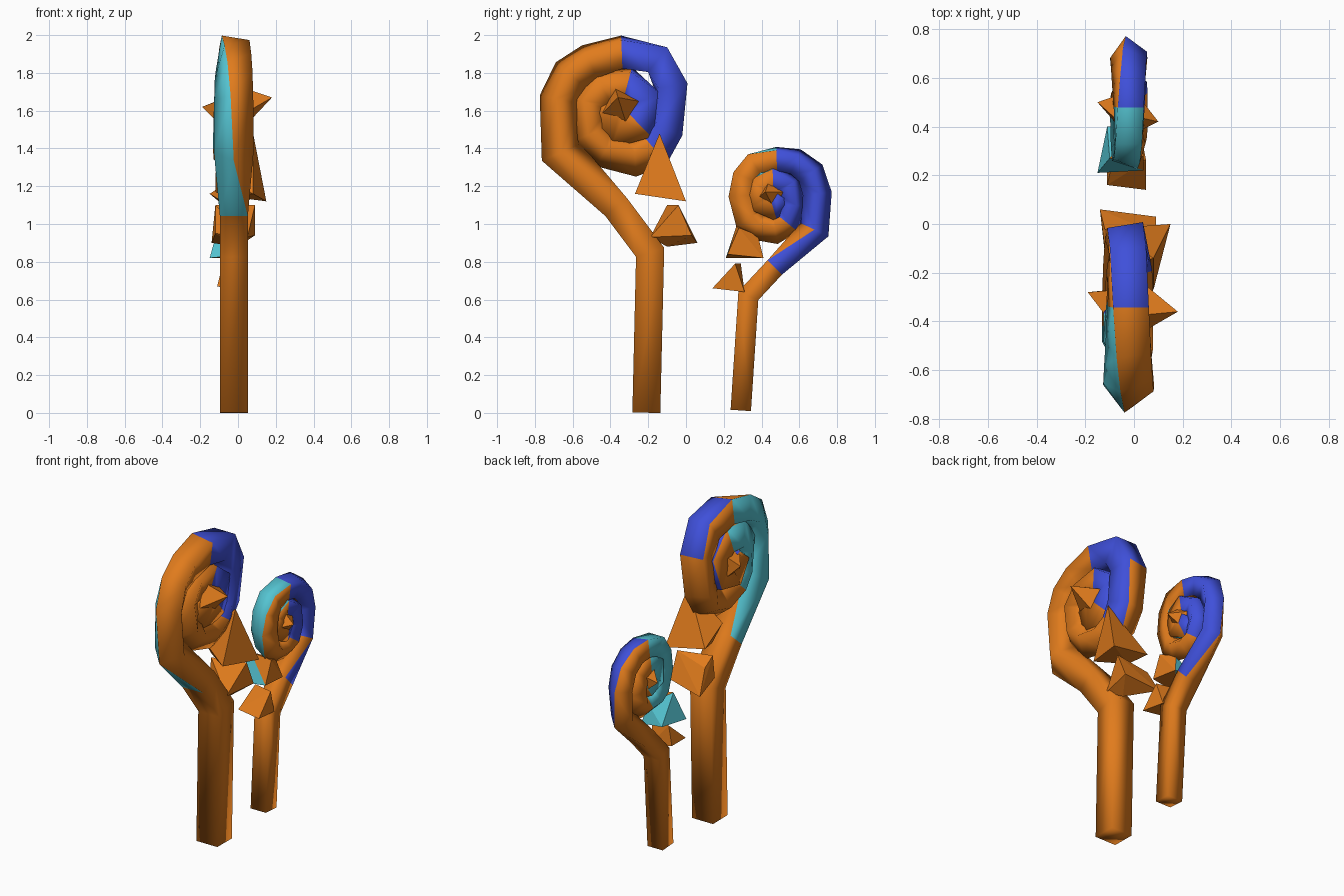
import bpy, bmesh, math
from mathutils import Vector

if "Cube" in bpy.data.objects:
    bpy.data.objects.remove(bpy.data.objects["Cube"])


def material(name, rgb):
    m = bpy.data.materials.new(name)
    m.diffuse_color = (*rgb, 1)
    m.use_nodes = True
    m.node_tree.nodes["Principled BSDF"].inputs["Base Color"].default_value = m.diffuse_color
    return m


MATS = [material("orange", (0.75, 0.2, 0.012)),
        material("blue", (0.05, 0.08, 0.7)),
        material("cyan", (0.09, 0.55, 0.64))]


def finish(bm, name, smooth, pick):
    bmesh.ops.recalc_face_normals(bm, faces=bm.faces)
    for f in bm.faces:
        f.smooth = smooth
        f.material_index = pick(f.calc_center_median(), f.normal)
    me = bpy.data.meshes.new(name)
    bm.to_mesh(me)
    bm.free()
    for m in MATS:
        me.materials.append(m)
    ob = bpy.data.objects.new(name, me)
    bpy.context.collection.objects.link(ob)


def frond(name, path, side, pick):
    """Square tube along (y, z, half width, twist, x) points; side flips the outward direction."""
    bm = bmesh.new()
    pts = [Vector((p[0], p[1])) for p in path]
    rings = []
    for i, (y, z, h, twist, x) in enumerate(path):
        a = (pts[i] - pts[max(i - 1, 0)])
        b = (pts[min(i + 1, len(pts) - 1)] - pts[i])
        a = a.normalized() if a.length else b.normalized()
        b = b.normalized() if b.length else a
        t = (a + b).normalized()
        mitre = min(1.15, 1 / max(0.5, t.dot(a)))
        out = Vector((-t.y, t.x)) * side
        ring = []
        for k in range(4):
            phi = math.radians(45 + 90 * k - twist)
            r = h * math.sqrt(2)
            q = out * (r * math.cos(phi) * mitre)
            ring.append(bm.verts.new((x + r * math.sin(phi), y + q.x, max(0, z + q.y))))
        rings.append(ring)
    for r, s in zip(rings, rings[1:]):
        for k in range(4):
            j = (k + 1) % 4
            bm.faces.new((r[k], r[j], s[j], s[k]))
    bm.faces.new(rings[0])
    bm.faces.new(rings[-1])
    finish(bm, name, True, pick)


def leaflet(name, pts, pick=lambda c, n: 0):
    bm = bmesh.new()
    for p in pts:
        bm.verts.new(p)
    bmesh.ops.convex_hull(bm, input=bm.verts)
    finish(bm, name, False, pick)


def painter(cy, cz, slope, zmin):
    """Blue on the +y half, cyan on the -x faces of the -y half, orange elsewhere."""
    def pick(c, n):
        if c.z < zmin:
            return 0
        if c.y > cy + max(0, cz - c.z) * slope:
            return 1 if n.x > -0.15 else 0
        return 2 if n.x < 0.1 and c.y < cy else 0
    return pick


def spread(points, h0, h1, stem, x0, x1):
    """Add width, twist and x drift to the (y, z) points."""
    out = []
    n = len(points)
    for i, (y, z) in enumerate(points):
        f = max(0, i - stem) / (n - 1 - stem)
        twist = 0 if i <= stem else min(45 + 9 * (i - stem - 1), 200)
        out.append((y, z, h0 + (h1 - h0) * f, twist, x0 + (x1 - x0) * f))
    return out


# Large frond: stem, outer coil, inner coil
big = [(-0.21, 0), (-0.19, 0.85), (-0.37, 1.09), (-0.66, 1.38), (-0.67, 1.66),
       (-0.61, 1.79), (-0.51, 1.86), (-0.34, 1.91), (-0.15, 1.87), (-0.08, 1.73),
       (-0.11, 1.50), (-0.17, 1.40), (-0.27, 1.36), (-0.42, 1.40), (-0.50, 1.48), (-0.51, 1.64),
       (-0.44, 1.72), (-0.31, 1.74), (-0.21, 1.66), (-0.25, 1.53), (-0.36, 1.50),
       (-0.41, 1.58), (-0.34, 1.63)]
frond("large_frond", spread(big, 0.074, 0.075, 2, -0.022, -0.03), 1,
      painter(-0.37, 1.6, 1.0, 1.1))

# Small frond, coiling the other way
small = [(0.29, 0.013), (0.33, 0.62), (0.47, 0.77), (0.68, 0.97), (0.695, 1.16),
         (0.66, 1.27), (0.58, 1.33), (0.48, 1.345), (0.36, 1.32), (0.31, 1.25),
         (0.295, 1.15), (0.33, 1.03), (0.38, 0.99), (0.47, 0.975), (0.53, 1.01),
         (0.56, 1.10), (0.54, 1.20), (0.46, 1.24), (0.39, 1.20), (0.39, 1.12),
         (0.46, 1.09), (0.50, 1.15)]
frond("small_frond", spread(small, 0.054, 0.055, 2, -0.022, -0.02), -1,
      painter(0.47, 1.15, 0.3, 0.76))

# Angular leaflets at the neck of each frond
leaflet("large_upper_leaflet", [(0.08, -0.14, 1.48), (0.15, 0.0, 1.12), (0.08, -0.27, 1.16),
                                (-0.12, -0.02, 1.17), (-0.12, -0.2, 1.27), (-0.08, -0.15, 1.15)])
leaflet("large_lower_leaflet", [(0.09, 0.03, 0.94), (0.09, -0.04, 1.1), (-0.14, 0.06, 0.9),
                                (-0.12, -0.02, 1.05), (0.05, -0.19, 0.93), (-0.12, -0.12, 0.95),
                                (0.0, -0.1, 0.88), (-0.12, -0.1, 1.1)])
leaflet("small_upper_leaflet", [(-0.1, 0.27, 1.0), (-0.15, 0.21, 0.82), (0.03, 0.41, 0.82),
                                (0.04, 0.28, 0.98), (0.04, 0.22, 0.84), (-0.11, 0.4, 0.83),
                                (0.0, 0.38, 0.94)], lambda c, n: 2 if n.x < 0.1 else 0)
leaflet("small_lower_leaflet", [(0.05, 0.26, 0.79), (-0.11, 0.16, 0.67), (0.05, 0.14, 0.66),
                                (0.04, 0.31, 0.64), (-0.11, 0.3, 0.67), (-0.08, 0.29, 0.79)])

# Pointed bud tips in the heart of each coil
for name, tip, (cy, cz), r, turn in [
        ("large_bud_right", (0.18, -0.36, 1.67), (-0.34, 1.61), 0.12, 0.3),
        ("large_bud_left", (-0.19, -0.28, 1.62), (-0.36, 1.58), 0.13, 0.8),
        ("small_bud_right", (0.10, 0.42, 1.17), (0.46, 1.15), 0.09, 0.2),
        ("small_bud_left", (-0.15, 0.50, 1.16), (0.46, 1.15), 0.09, 0.6)]:
    base = [(-0.02 + 0.2 * tip[0], cy + r * math.cos(turn + k * math.pi / 2),
             cz + r * math.sin(turn + k * math.pi / 2)) for k in range(4)]
    leaflet(name, base + [tip])
